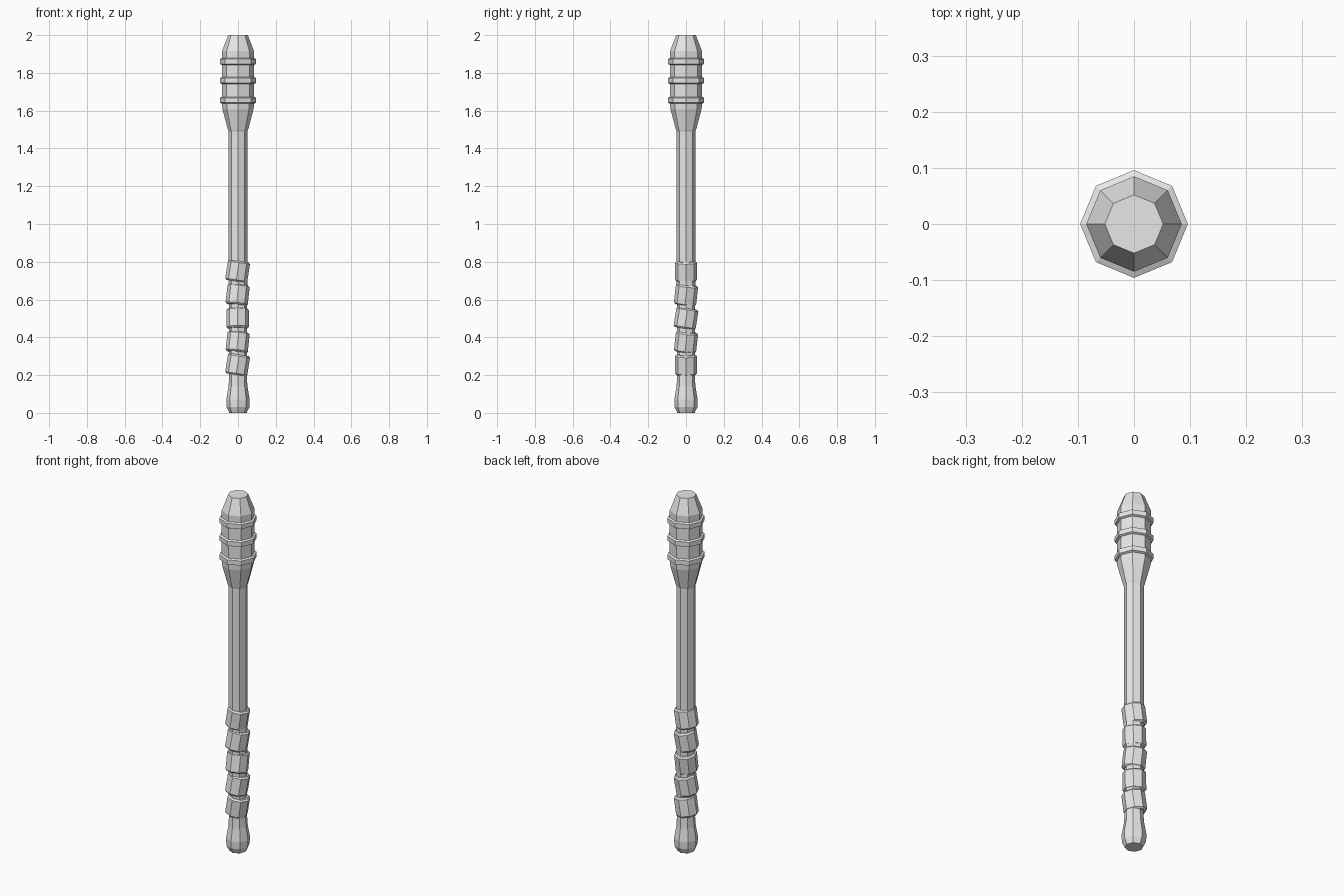
import bpy
import bmesh
from math import cos, sin, pi, radians
from mathutils import Matrix, Vector

SIDES = 8

cube = bpy.data.objects.get("Cube")
if cube:
    bpy.data.objects.remove(cube, do_unlink=True)

grey = bpy.data.materials.new("plain grey")
grey.use_nodes = True
grey.diffuse_color = (0.8, 0.8, 0.8, 1)
grey.node_tree.nodes["Principled BSDF"].inputs["Base Color"].default_value = (0.8, 0.8, 0.8, 1)


def lathe(name, profile, location=(0, 0, 0), tilt=None):
    """Turn a (radius, height) profile into a capped, flat-shaded octagonal solid."""
    bm = bmesh.new()
    rings = []
    for r, z in profile:
        rings.append([bm.verts.new((r * cos(2 * pi * i / SIDES), r * sin(2 * pi * i / SIDES), z))
                      for i in range(SIDES)])
    for low, high in zip(rings, rings[1:]):
        for i in range(SIDES):
            j = (i + 1) % SIDES
            bm.faces.new((low[i], low[j], high[j], high[i]))
    bm.faces.new(rings[0][::-1])
    bm.faces.new(rings[-1])
    if tilt:
        bm.transform(tilt)
    mesh = bpy.data.meshes.new(name)
    bm.to_mesh(mesh)
    bm.free()
    mesh.materials.append(grey)
    obj = bpy.data.objects.new(name, mesh)
    obj.location = location
    bpy.context.collection.objects.link(obj)
    return obj


# Shaft and flared pommel
lathe("shaft", [(0.047, 0.16), (0.05, 0.82), (0.05, 1.5)])
lathe("pommel", [(0.046, 0), (0.06, 0.03), (0.062, 0.07), (0.05, 0.14), (0.046, 0.21)])

# Head: narrow collar, swelling body, tapered flat tip
lathe("head", [(0.048, 1.485), (0.053, 1.497), (0.083, 1.61), (0.085, 1.65),
               (0.085, 1.915), (0.052, 2.0)])

# Raised bands around the head
for n, z in enumerate((1.655, 1.76, 1.86)):
    lathe(f"head_band_{n + 1}", [(0.085, -0.018), (0.096, -0.013), (0.096, 0.013), (0.085, 0.018)],
          (0, 0, z))

# Grip wraps, each leaning in its own direction
for n, (z, heading) in enumerate(((0.255, 0), (0.375, 45), (0.5, 90), (0.625, 45), (0.75, 0))):
    lean = Vector((cos(radians(heading)), sin(radians(heading)), 0))
    axis = Vector((0, 0, 1)).cross(lean)
    lathe(f"grip_wrap_{n + 1}", [(0.051, -0.054), (0.059, -0.046), (0.059, 0.046), (0.051, 0.054)],
          (-0.002, 0, z), Matrix.Rotation(radians(9), 4, axis))
